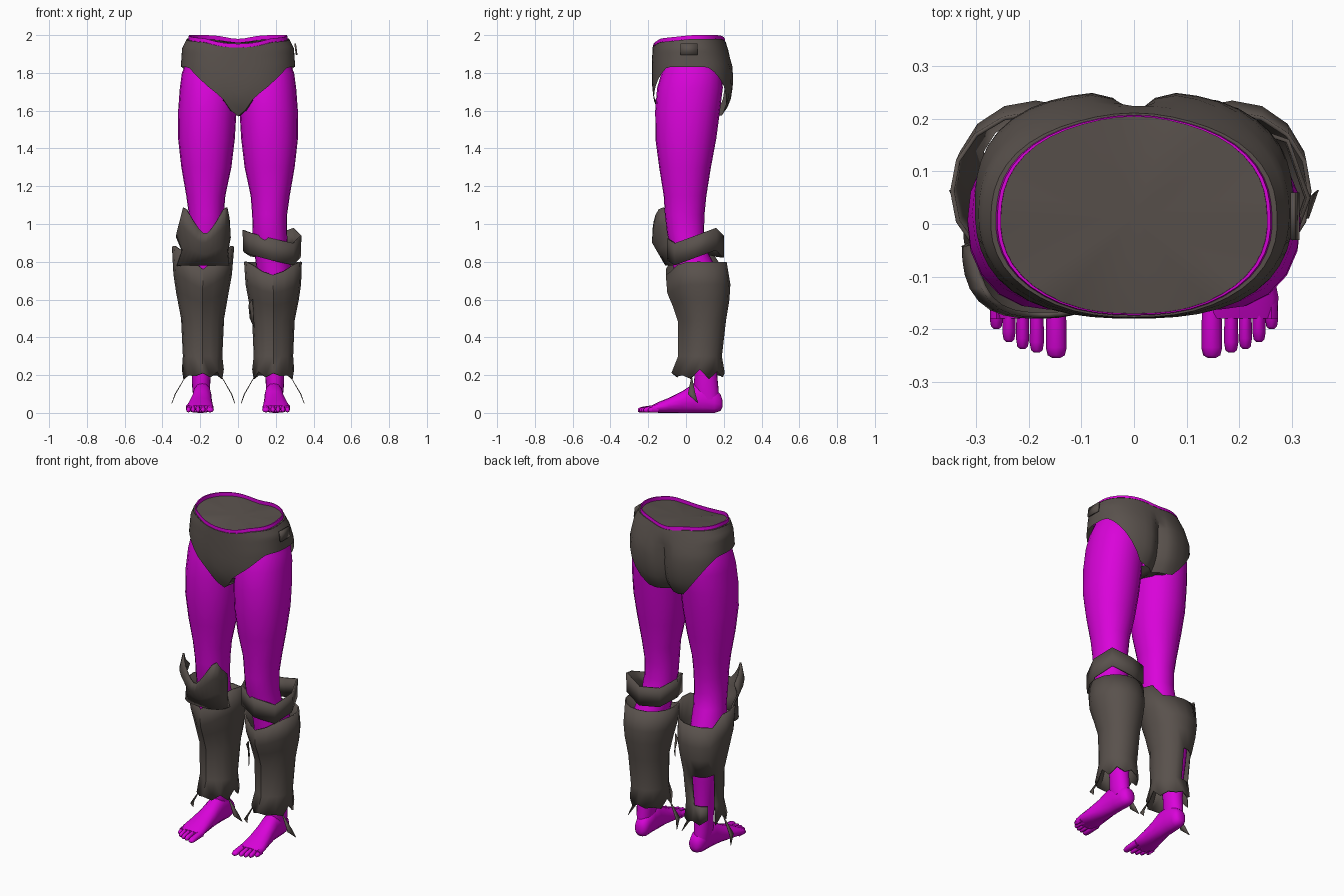
import bpy, bmesh, math

if "Cube" in bpy.data.objects:
    bpy.data.objects.remove(bpy.data.objects["Cube"])

def material(name, rgb):
    m = bpy.data.materials.new(name)
    m.diffuse_color = (*rgb, 1)
    m.use_nodes = True
    m.node_tree.nodes["Principled BSDF"].inputs["Base Color"].default_value = m.diffuse_color
    return m

SKIN = material("magenta", (0.70, 0.001, 0.70))
CLOTH = material("dark_taupe", (0.10, 0.083, 0.073))

def build(name, verts, faces, mat, angle=40, thick=0.0):
    me = bpy.data.meshes.new(name)
    me.from_pydata(verts, [], faces)
    bm = bmesh.new()
    bm.from_mesh(me)
    bmesh.ops.recalc_face_normals(bm, faces=bm.faces[:])
    bm.to_mesh(me)
    bm.free()
    ob = bpy.data.objects.new(name, me)
    bpy.context.collection.objects.link(ob)
    me.materials.append(mat)
    if thick:
        mod = ob.modifiers.new("thickness", 'SOLIDIFY')
        mod.thickness = thick
        mod.offset = -1
    bpy.ops.object.select_all(action='DESELECT')
    ob.select_set(True)
    bpy.context.view_layer.objects.active = ob
    bpy.ops.object.shade_smooth_by_angle(angle=math.radians(angle))
    return ob

def grid(rows, closed=True, caps=False, skip=lambda r, c: False):
    """Quads between successive rows of points."""
    n = len(rows[0])
    verts = [p for row in rows for p in row]
    faces = []
    for r in range(len(rows) - 1):
        for c in range(n if closed else n - 1):
            d = (c + 1) % n
            if not skip(r, c):
                faces.append((r*n + c, r*n + d, (r+1)*n + d, (r+1)*n + c))
    if caps:
        faces += [tuple(range(n)), tuple(range((len(rows)-1)*n, len(rows)*n))]
    return verts, faces

def oval(th, x0, x1, y0, y1, n=2.0):
    """Superellipse point; angle 0 faces the front."""
    s, c = math.sin(th), math.cos(th)
    r = (abs(s)**n + abs(c)**n) ** (-1/n)
    return (x0+x1)/2 + (x1-x0)/2*s*r, (y0+y1)/2 - (y1-y0)/2*c*r

def lerp_table(t, table):
    if t <= table[0][0]:
        return table[0][1:]
    for a, b in zip(table, table[1:]):
        if t <= b[0]:
            k = (t - a[0]) / (b[0] - a[0])
            return [p + (q-p)*k for p, q in zip(a[1:], b[1:])]
    return table[-1][1:]

def angles(n):
    return [2*math.pi*i/n for i in range(n)]

# ---- bare legs, feet and toes, mirrored ----
LEG = [(.07, .155, .235, .06, .175), (.13, .148, .242, .04, .172), (.2, .145, .245, .045, .165),
       (.3, .14, .25, .03, .165), (.45, .12, .27, .0, .18), (.62, .10, .29, -.05, .195),
       (.75, .10, .285, -.065, .17), (.86, .085, .265, -.078, .11), (.95, .078, .26, -.10, .095),
       (1.05, .075, .26, -.112, .098), (1.15, .067, .274, -.118, .108), (1.3, .035, .30, -.142, .132),
       (1.45, .017, .317, -.162, .16), (1.6, .008, .317, -.163, .18), (1.72, .004, .308, -.153, .195),
       (1.8, .004, .297, -.13, .19), (1.88, .02, .265, -.10, .16)]
FOOT = [(.192, .185, .018, .03, .07), (.182, .185, .036, .01, .10), (.15, .187, .045, 0, .13),
        (.09, .19, .048, 0, .16), (.04, .19, .05, 0, .155), (-.02, .194, .056, 0, .115),
        (-.09, .2, .066, 0, .08), (-.14, .203, .073, 0, .06), (-.18, .204, .068, .004, .04)]
TOES = [(.148, .019, -.255), (.185, .013, -.245), (.212, .012, -.238), (.238, .012, -.225), (.262, .012, -.2)]
for s, side in ((1, "left"), (-1, "right")):
    rows = []
    for z, x0, x1, y0, y1 in LEG:
        rows.append([(s*x, y, z) for x, y in (oval(t, x0, x1, y0, y1, 2.15) for t in angles(20))])
    build(side + "_leg", *grid(rows, caps=True), SKIN, 60)
    rows = []
    for y, xc, w, z0, z1 in FOOT:
        rows.append([(s*x, y, z) for x, z in (oval(t, xc-w, xc+w, z0, z1, 2.4) for t in angles(14))])
    build(side + "_foot", *grid(rows, caps=True), SKIN, 60)
    for i, (xc, w, tip) in enumerate(TOES):
        rows = []
        for y, k, z1 in ((-.145, 1, .045), (-.18, 1, .04), (tip+.02, 1.05, .032), (tip+.005, .85, .026), (tip, .4, .02)):
            rows.append([(s*x, y, z) for x, z in (oval(t, xc-w*k, xc+w*k, .002+.01*(1-k), z1) for t in angles(8))])
        build(f"{side}_toe_{i+1}", *grid(rows, caps=True), SKIN, 60)

# ---- pelvis, waist cap and briefs ----
HIPS = [(1.55, .29, -.12, .17), (1.6, .295, -.15, .215), (1.66, .30, -.172, .24), (1.74, .303, -.18, .253),
        (1.83, .303, -.18, .25), (1.93, .296, -.178, .222), (2.0, .262, -.17, .197)]

def hip_point(th, z, k=1.0):
    a, f, b = lerp_table(z, HIPS)
    n = 2.55 - .3*min(1, max(0, (z - 1.83)/.12))
    x, y = oval(th, -a*k, a*k, f + .1*(1-k), b - .1*(1-k), n)
    if math.cos(th) < 0 and z < 1.92:   # cleft at the back
        y -= .045*math.exp(-(x/.035)**2)*min(1, (1.92-z)/.1)
    return x, y

def top_z(th):
    x, y = hip_point(th, 1.98)
    k = min(1, max(0, (y + .17)/.2))
    front = 1.934 + .025*min(1, (x/.18)**2)
    return front + (1.98 - front)*k - .02*math.exp(-(x/.09)**2)*(y > 0)

LEG_LINE = [(0, 1.57), (.035, 1.595), (.085, 1.668), (.175, 1.74), (.265, 1.832)]

def bottom_z(th):
    x = abs(hip_point(th, 1.75)[0])
    if math.cos(th) > 0:
        return lerp_table(x, LEG_LINE)[0]
    return min(1.832, 1.575 + max(0, x - .11)**1.2*1.95)

N = 48
TH = angles(N)
rows = []
for r in range(10):
    row = []
    for t in TH:
        z = top_z(t) + (bottom_z(t) - top_z(t))*r/9
        row.append((*hip_point(t, z), z))
    rows.append(row)
verts, faces = grid(rows)
base = 9*N                               # crotch strip joins front to back
for i in (-2, -1, 0, 1):
    faces.append((base + i % N, base + (i+1) % N, base + N//2 - i - 1, base + N//2 - i))
build("briefs", verts, faces, CLOTH, 50)

# skin showing above the briefs, with the flat cap set inside its rim
rows = []
lift_top = 2.0 - max(top_z(t) for t in TH)
for k, lift in ((.94, -.03), (.965, 0), (.955, lift_top), (.93, lift_top), (.925, -.002)):
    rows.append([(*hip_point(t, min(1.98, top_z(t) + min(lift, 0)), k), top_z(t) + lift) for t in TH])
build("waist_skin", *grid(rows), SKIN, 40)
build("waist_cap", rows[-1] + [(0, .015, 1.96)], [(i, (i+1) % N, N) for i in range(N)], CLOTH, 60)
edge = [[(*hip_point(t, top_z(t), k), top_z(t) + .001) for t in TH] for k in (1, .96)]
build("briefs_hem", *grid(edge), CLOTH, 40)

# small hip buckle
build("hip_buckle", [(.306, -.03, 1.895), (.306, .06, 1.895), (.298, .06, 1.955), (.298, -.03, 1.955)],
      [(0, 1, 2, 3)], CLOTH, 30, .009)

# ---- shin guards ----
GUARD = [(.2, .075, .297, -.06, .205), (.3, .083, .292, -.025, .19), (.49, .075, .30, -.025, .212),
         (.6, .055, .322, -.055, .23), (.68, .04, .334, -.082, .235), (.8, .032, .338, -.09, .215)]
M = 16
for s, side in ((1, "left"), (-1, "right")):
    rows = []
    for r, (z, x0, x1, y0, y1) in enumerate(GUARD):
        row = []
        for i, t in enumerate(angles(M)):
            x, y = oval(t, x0, x1, y0, y1, 2.1)
            if i == 0:
                y -= .017                # crease down the shin
            rise = max(0, (z - .45)/.35)
            h = z - .07*max(0, math.cos(t))**4*rise
            if s < 0:                    # taller sides under the knee guard
                h += rise*(.08*abs(math.sin(t))*(math.cos(t) > -.6) + .03*max(0, math.cos(t)))
                x += .012*rise*math.sin(t)
            if r == 0:                   # torn lower hem
                h += (.012, -.004, .0, -.018, .03, -.02, .02, -.01)[i % 8]
            row.append((s*x, y, h))
        rows.append(row)
    # one guard is torn open behind the calf
    gap = lambda r, c: s < 0 and (r == 1 and 5 <= c <= 7 or r == 0 and c == 5)
    build(side + "_shin_guard", *grid(rows, skip=gap), CLOTH, 38, .008)
    # ragged strap ends at the ankle
    for name, xa, xb in (("outer", .275, .352), ("inner", .09, .015)):
        d = xb - xa
        pts = [(s*xa, .03, .2), (s*(xa + d*.75), .01, .1), (s*xb, .065, .05), (s*(xa + d*.78), .05, .1)]
        build(f"{side}_{name}_strap_end", pts, [(0, 1, 3), (1, 2, 3)], CLOTH, 20, .003)

# loose flap on the inner side of the left shin
build("left_shin_flap", [(.075, -.01, .6), (.055, .0, .57), (.062, .02, .5), (.085, -.02, .45)],
      [(0, 1, 2, 3)], CLOTH, 20, .004)

# ---- left knee strap: angular, slanting down to the front outer corner ----
MID = (.865, .84, .88, .92, .88, .885, .91, .895)
rows = []
for off, grow in ((-.058, 0), (.058, .004)):
    row = []
    for i, t in enumerate(angles(8)):
        x, y = oval(t, .028-grow, .332+grow, -.1, .2, 2.3)
        row.append((x, y, MID[i] + off))
    rows.append(row)
build("left_knee_strap", *grid(rows), CLOTH, 25, .008)

# ---- right knee guard with a notched top ----
KNEE = [(0, -.325, -.045, -.11), (.35, -.297, -.052, -.145), (.7, -.328, -.038, -.18), (1, -.305, -.042, -.178)]
CREST = [(0, .94), (18, .985), (36, 1.05), (52, 1.10), (66, 1.04), (90, .98)]
rows = []
for k, x0, x1, y0 in KNEE:
    row = []
    for deg in range(-85, 86, 10):
        t = math.radians(deg)
        x, y = oval(t, x0, x1, y0, .06 - y0*.35, 2.8)
        crest = lerp_table(abs(deg), CREST)[0]
        row.append((x, y, .78 + (crest - .78)*k))
    rows.append(row)
build("right_knee_guard", *grid(rows, closed=False), CLOTH, 50, .01)
